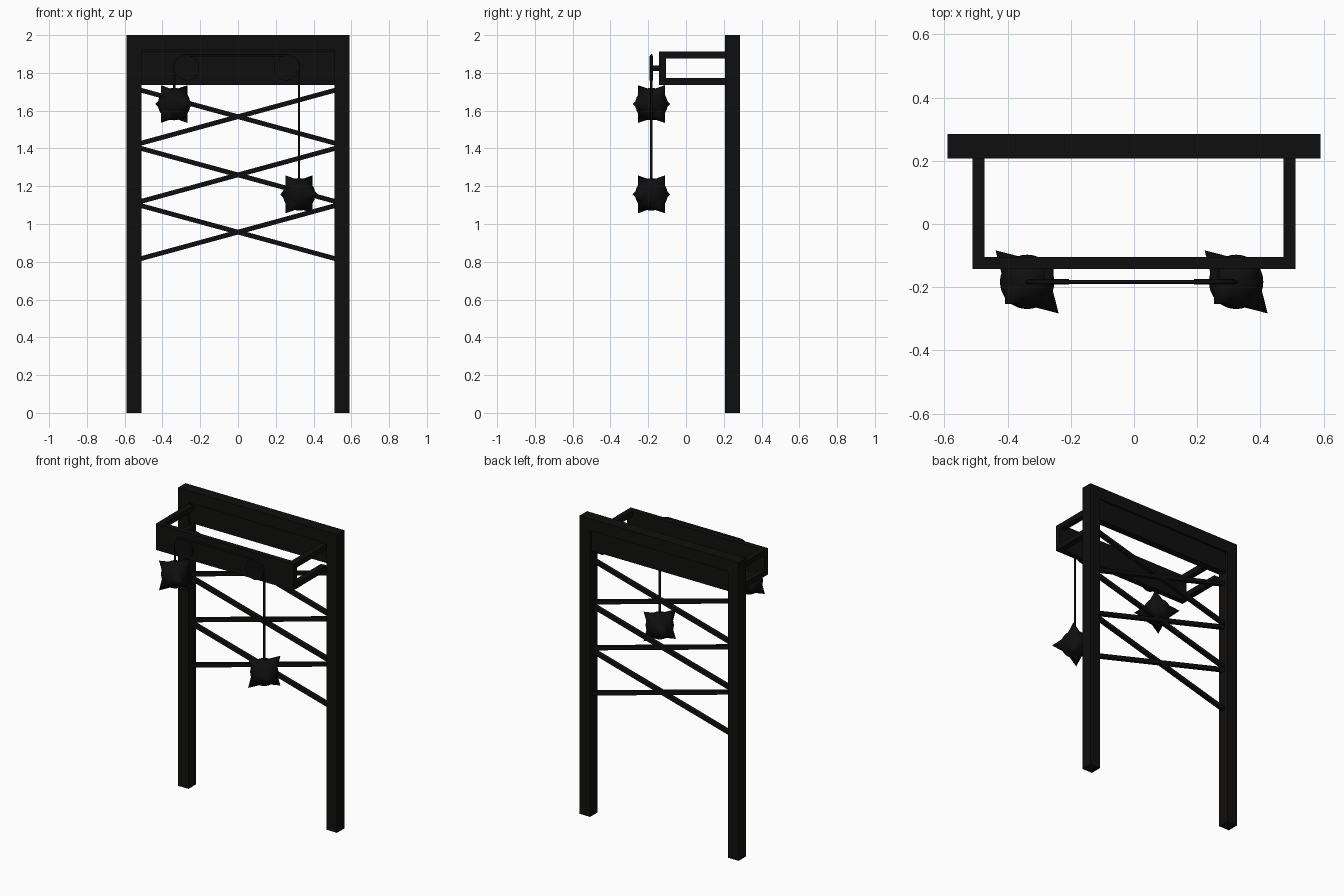
import bpy, bmesh, math
from mathutils import Vector, Matrix

if "Cube" in bpy.data.objects:
    bpy.data.objects.remove(bpy.data.objects["Cube"], do_unlink=True)


def material(name, rgb):
    m = bpy.data.materials.new(name)
    m.use_nodes = True
    col = (*rgb, 1.0)
    m.diffuse_color = col
    bsdf = next(n for n in m.node_tree.nodes if n.type == 'BSDF_PRINCIPLED')
    bsdf.inputs["Base Color"].default_value = col
    return m


WOOD = material("charred wood", (0.0052, 0.0048, 0.0044))
IRON = material("black iron", (0.0045, 0.0045, 0.0045))


def finish(name, bm, mat, smooth=False):
    bmesh.ops.recalc_face_normals(bm, faces=bm.faces)
    me = bpy.data.meshes.new(name)
    bm.to_mesh(me)
    bm.free()
    me.materials.append(mat)
    ob = bpy.data.objects.new(name, me)
    bpy.context.collection.objects.link(ob)
    if smooth:
        bpy.ops.object.select_all(action='DESELECT')
        ob.select_set(True)
        bpy.context.view_layer.objects.active = ob
        bpy.ops.object.shade_smooth_by_angle(angle=math.radians(35))
    return ob


def box(name, lo, hi, mat=WOOD):
    lo, hi = Vector(lo), Vector(hi)
    bm = bmesh.new()
    bmesh.ops.create_cube(bm, size=1, matrix=Matrix.Translation((lo + hi) / 2)
                          @ Matrix.Diagonal((*(hi - lo), 1)))
    return finish(name, bm, mat)


def add_cone(bm, a, b, r1, r2, sides=16):
    a, b = Vector(a), Vector(b)
    rot = (b - a).to_track_quat('Z', 'Y').to_matrix().to_4x4()
    bmesh.ops.create_cone(bm, cap_ends=True, segments=sides, radius1=r1, radius2=r2,
                          depth=(b - a).length,
                          matrix=Matrix.Translation((a + b) / 2) @ rot)


# Gate frame: two posts, top bar and the board beneath it
for side, s in (("left", 1), ("right", -1)):
    xs = sorted((s * 0.512, s * 0.59))
    box(side + "_post", (xs[0], 0.207, 0), (xs[1], 0.285, 2))
box("top_bar", (-0.512, 0.207, 1.92), (0.512, 0.285, 2))
box("top_board", (-0.512, 0.222, 1.78), (0.512, 0.27, 1.92))

# Three crossed braces between the posts
for i, zc in enumerate((1.568, 1.26, 0.957)):
    for tag, s in (("rising", 1), ("falling", -1)):
        bm = bmesh.new()
        angle = math.atan2(s * 0.142, 0.52)
        bmesh.ops.create_cube(bm, size=1, matrix=Matrix.Translation((0, 0.246, zc))
                              @ Matrix.Rotation(-angle, 4, 'Y')
                              @ Matrix.Diagonal((1.08, 0.026, 0.025, 1)))
        finish(f"brace_{tag}_{i + 1}", bm, WOOD)

# Projecting bracket: front board held by upper and lower arms
box("front_board", (-0.51, -0.142, 1.737), (0.51, -0.105, 1.913))
for side, s in (("left", 1), ("right", -1)):
    xs = sorted((s * 0.472, s * 0.51))
    for level, z in (("lower", 1.737), ("upper", 1.877)):
        box(f"{side}_{level}_arm", (xs[0], -0.105, z), (xs[1], 0.207, z + 0.036))

# Pulley wheels on short axles
Y, PZ, PR = -0.183, 1.825, 0.065
PULLEYS = (-0.27, 0.255)
for side, x in zip(("right", "left"), PULLEYS):
    bm = bmesh.new()
    add_cone(bm, (x, Y - 0.009, PZ), (x, Y + 0.009, PZ), PR, PR, 32)
    add_cone(bm, (x, Y, PZ), (x, -0.14, PZ), 0.015, 0.015, 12)
    finish(side + "_pulley", bm, IRON, True)

# Rope running over both pulleys, a ball on each end
BALLS = ((PULLEYS[0] - PR - 0.003, 1.635), (PULLEYS[1] + PR + 0.003, 1.157))
R = PR + 0.003
points = [(BALLS[0][0], Y, BALLS[0][1])]
for x, start in zip(PULLEYS, (180, 90)):
    for k in range(9):
        a = math.radians(start - k * 90 / 8)
        points.append((x + R * math.cos(a), Y, PZ + R * math.sin(a)))
points.append((BALLS[1][0], Y, BALLS[1][1]))
curve = bpy.data.curves.new("rope", 'CURVE')
curve.dimensions = '3D'
curve.bevel_depth = 0.0065
curve.bevel_resolution = 2
spline = curve.splines.new('POLY')
spline.points.add(len(points) - 1)
for p, co in zip(spline.points, points):
    p.co = (*co, 1)
curve.materials.append(IRON)
bpy.context.collection.objects.link(bpy.data.objects.new("rope", curve))

# Spiked balls: six spikes at right angles, tipped over
h = math.sqrt(0.5)
SPIKES = [(-h, h, 0), (h, -h, 0)] + [(s * 0.5, s * 0.5, t * h)
                                     for s in (1, -1) for t in (1, -1)]
for side, (x, z) in zip(("right", "left"), BALLS):
    c = Vector((x, Y, z))
    bm = bmesh.new()
    bmesh.ops.create_uvsphere(bm, u_segments=32, v_segments=16, radius=0.086,
                              matrix=Matrix.Translation(c))
    finish(side + "_ball", bm, IRON, True)
    bm = bmesh.new()
    for d in SPIKES:
        d = Vector(d)
        add_cone(bm, c + d * 0.07, c + d * 0.141, 0.042, 0.0)
    finish(side + "_ball_spikes", bm, IRON, True)
